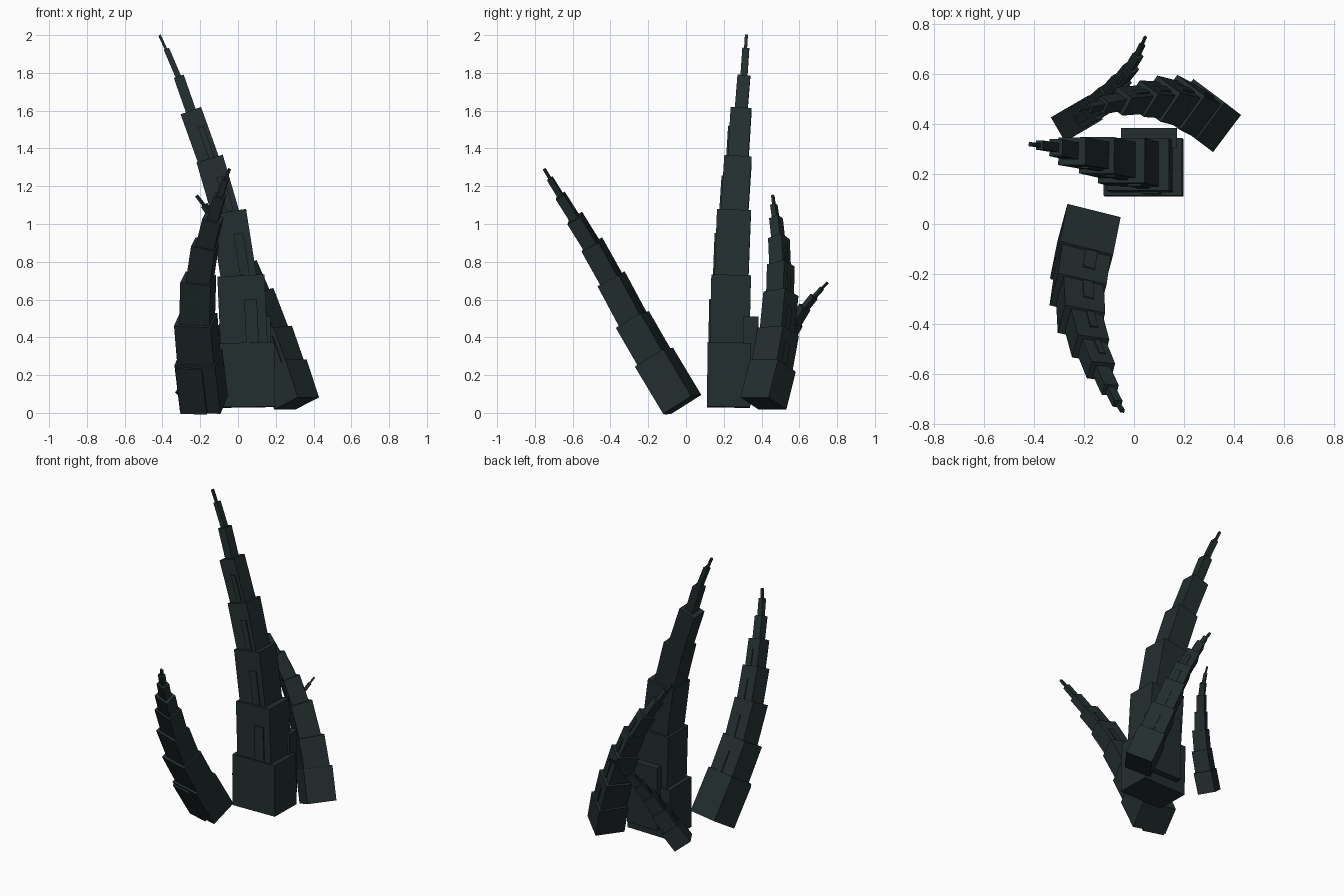
import bpy
from mathutils import Vector, Matrix

cube = bpy.data.objects.get("Cube")
if cube:
    bpy.data.objects.remove(cube, do_unlink=True)

# Single dark stone colour
stone = bpy.data.materials.new("dark slate green")
stone.use_nodes = True
colour = (0.017, 0.027, 0.028, 1)
stone.diffuse_color = colour
stone.node_tree.nodes["Principled BSDF"].inputs["Base Color"].default_value = colour


def block(name, centre, axes, size):
    """Box with the given axes (side, depth, length) and full sizes."""
    bpy.ops.mesh.primitive_cube_add(size=1)
    ob = bpy.context.object
    ob.name = name
    rot = Matrix(axes).transposed().to_4x4()
    ob.matrix_world = Matrix.Translation(centre) @ rot @ Matrix.Diagonal((*size, 1))
    ob.data.materials.append(stone)


def spike(name, side, path, widths, depths, panels):
    """Chain of shrinking blocks along a bent path, with raised panels."""
    pts = [Vector(p) for p in path]
    previous = (pts[1] - pts[0]).normalized()
    for i, (a, b) in enumerate(zip(pts, pts[1:])):
        # Each block lags behind the bend, which makes the steps
        course = (b - a).normalized()
        t = (course + previous * 0.6).normalized()
        previous = course
        s = Vector(side)
        s = (s - t * s.dot(t)).normalized()
        n = s.cross(t)
        w, d, length = widths[i], depths[i], (b - a).length
        # Sink each block a little into the one below
        sink = 0 if i == 0 else 0.12 * length
        middle = (a + b) / 2
        block(f"{name}_segment_{i + 1}", middle - t * sink / 2, (s, n, t), (w, d, length + sink))
        # Raised panels: face, first and last block, offset, width share, length share, thickness
        for face, first, last, off, share, tall, thick in panels:
            if not first <= i + 1 <= last:
                continue
            mid = middle - t * length * (1 - tall) / 2
            sign = 1 if face in "LU" else -1
            if face in "LR":
                centre = mid + s * sign * w / 2 + n * off * d
                size = (thick * 2, d * share, length * tall)
            else:
                centre = mid + n * sign * d / 2 + s * off * w
                size = (w * share, thick * 2, length * tall)
            block(f"{name}_panel_{face}_{i + 1}", centre, (s, n, t), size)


# Tall central spire, leaning towards -x
spike("tall_spire", (0, 1, 0),
      [(.04, .225, .03), (.035, .23, .37), (.012, .24, .725), (-.06, .255, 1.06),
       (-.155, .277, 1.34), (-.25, .29, 1.597), (-.312, .308, 1.78), (-.382, .315, 1.925),
       (-.415, .32, 2.0)],
      [.23, .21, .18, .145, .11, .068, .037, .016],
      [.315, .25, .19, .145, .115, .055, .03, .014],
      [("R", 2, 5, .18, .27, .64, .008)])
block("tall_spire_back_slab", (.06, .345, .30), ((0, 1, 0), (1, 0, 0), (0, 0, 1)), (.08, .225, .42))

# Front spire, leaning forward
spike("front_spire", (-.966, .259, 0),
      [(-.18, -.02, .045), (-.21, -.17, .295), (-.222, -.283, .495), (-.205, -.395, .71),
       (-.17, -.5, .89), (-.13, -.59, 1.03), (-.095, -.665, 1.15), (-.065, -.72, 1.24),
       (-.045, -.75, 1.29)],
      [.22, .2, .165, .13, .10, .06, .035, .016],
      [.18, .155, .13, .105, .08, .05, .03, .014],
      [("D", 1, 1, .15, .65, .95, .012), ("U", 2, 5, -.1, .25, .6, .006)])

# Back left spire, curling across the back
spike("back_left_spire", (.6, .8, 0),
      [(.31, .41, .05), (.245, .46, .25), (.18, .485, .43), (.10, .50, .63), (.03, .50, .78),
       (-.06, .49, .92), (-.13, .475, 1.03), (-.18, .465, 1.1), (-.22, .46, 1.15)],
      [.186, .165, .14, .11, .085, .055, .03, .014],
      [.17, .15, .125, .1, .08, .05, .028, .014],
      [("L", 2, 5, .1, .3, .6, .007), ("R", 2, 4, .15, .4, .8, .008)])

# Small low spire at the back right
spike("back_right_spire", (.5, -.866, 0),
      [(-.263, .403, .072), (-.195, .443, .18), (-.14, .48, .29), (-.09, .53, .39),
       (-.05, .58, .48), (-.01, .63, .56), (.015, .68, .615), (.033, .72, .66), (.045, .75, .69)],
      [.112, .1, .085, .065, .05, .035, .02, .01],
      [.12, .1, .08, .06, .047, .032, .018, .01],
      [("U", 2, 5, .1, .3, .6, .005)])
